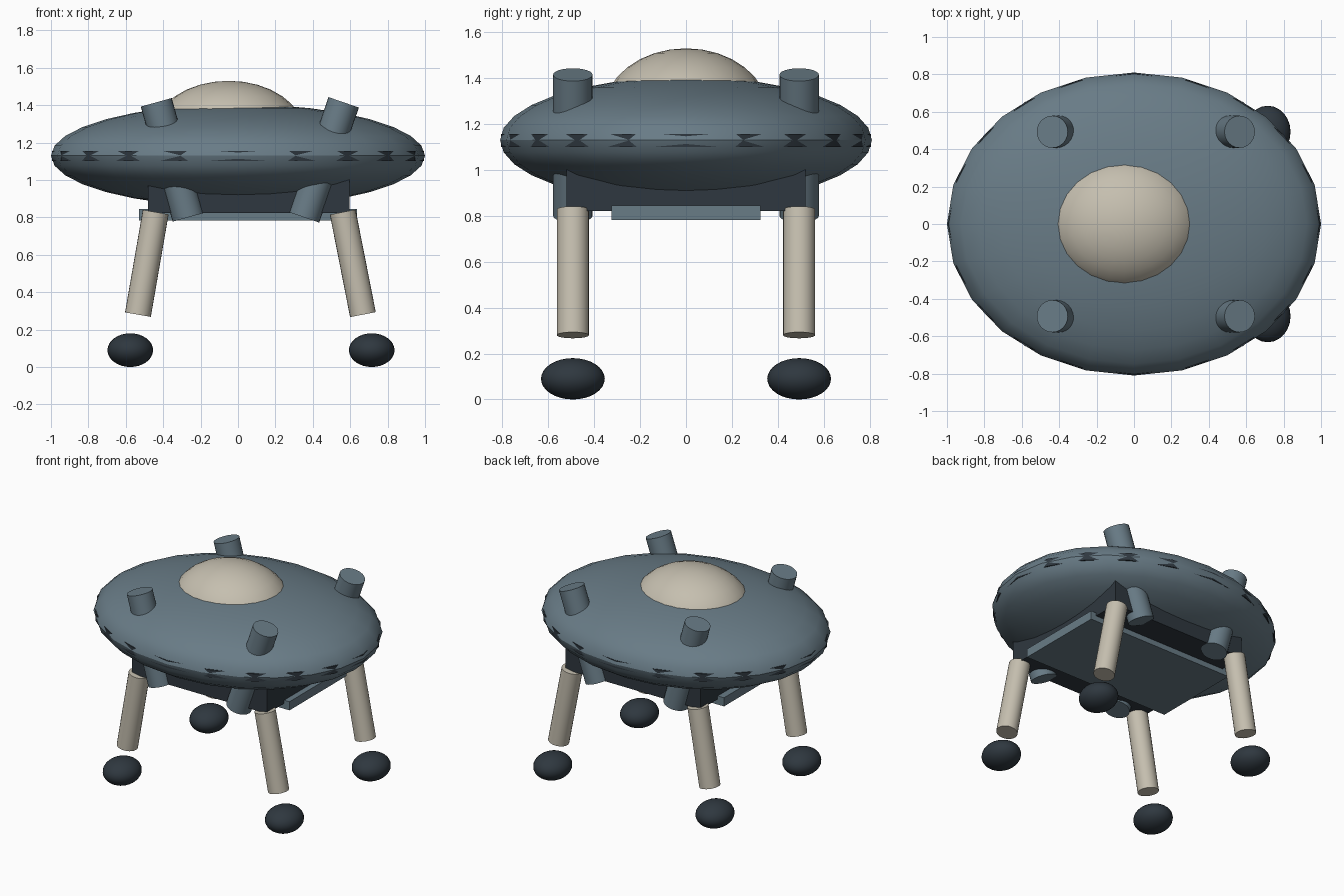
import bpy
from mathutils import Vector

default = bpy.data.objects.get("Cube")
if default:
    bpy.data.objects.remove(default, do_unlink=True)


def material(name, color):
    mat = bpy.data.materials.new(name)
    mat.use_nodes = True
    mat.diffuse_color = (*color, 1)
    mat.node_tree.nodes["Principled BSDF"].inputs["Base Color"].default_value = (*color, 1)
    return mat


BLUE = material("slate blue", (0.14, 0.20, 0.24))
CREAM = material("warm cream", (0.56, 0.52, 0.43))
DARK = material("dark navy", (0.028, 0.039, 0.05))


def finish(name, mat, smooth=True):
    obj = bpy.context.object
    obj.name = name
    obj.data.materials.append(mat)
    if smooth:
        bpy.ops.object.transform_apply(location=False, rotation=False, scale=True)
        bpy.ops.object.shade_smooth_by_angle()
    return obj


def ellipsoid(name, center, radii, mat):
    bpy.ops.mesh.primitive_uv_sphere_add(segments=24, ring_count=16, location=center)
    bpy.context.object.scale = radii
    return finish(name, mat)


def rod(name, start, end, radius, mat):
    start, end = Vector(start), Vector(end)
    axis = end - start
    bpy.ops.mesh.primitive_cylinder_add(vertices=24, radius=radius, depth=axis.length,
                                        location=(start + end) / 2,
                                        rotation=axis.to_track_quat('Z', 'Y').to_euler())
    return finish(name, mat)


def box(name, low, high, mat):
    low, high = Vector(low), Vector(high)
    bpy.ops.mesh.primitive_cube_add(size=1, location=(low + high) / 2)
    bpy.context.object.scale = high - low
    return finish(name, mat, smooth=False)


# Saucer hull with its cockpit dome
ellipsoid("hull", (0, 0, 1.13), (1, 0.81, 0.275), BLUE)
ellipsoid("dome", (-0.05, 0, 1.25), (0.405, 0.36, 0.28), CREAM)

# Rim band that just breaks through the hull edge
bpy.ops.mesh.primitive_cylinder_add(vertices=20, radius=1, depth=1, location=(0, 0, 1.1285))
bpy.context.object.scale = (0.994, 0.994 * 0.81, 0.055)
finish("rim_band", DARK)

# Undercarriage block and ramp plate
box("undercarriage", (-0.48, -0.52, 0.822), (0.595, 0.52, 1.03), DARK)
box("ramp_plate", (-0.53, -0.325, 0.783), (0.637, 0.325, 0.845), BLUE)

# Thruster tubes through the hull, legs and feet: one set per corner
for side, tube_low, tube_top, leg_top, leg_low, foot_x in (
        ("right", -0.267, -0.437, -0.44, -0.535, -0.576),
        ("left", 0.353, 0.565, 0.56, 0.668, 0.715)):
    for end, y in (("front", -0.493), ("back", 0.493)):
        tag = end + "_" + side
        rod("thruster_" + tag, (tube_low, y, 0.80), (tube_top, y, 1.415), 0.086, BLUE)
        rod("leg_" + tag, (leg_low, y, 0.28), (leg_top, y, 0.828), 0.07, CREAM)
        ellipsoid("foot_" + tag, (foot_x, y, 0.09), (0.122, 0.139, 0.09), DARK)
